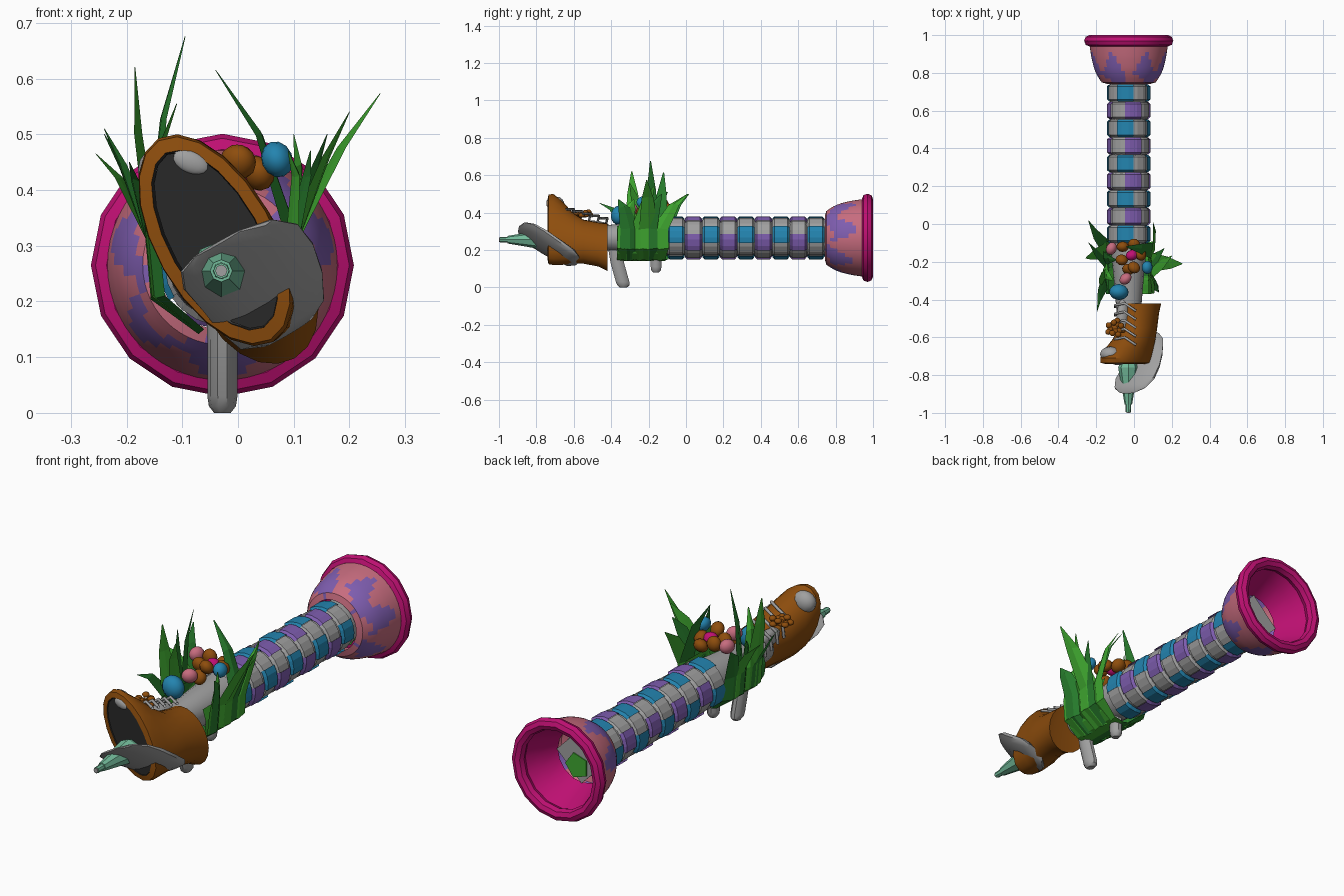
import bpy, bmesh, math, random
from mathutils import Vector as V

if "Cube" in bpy.data.objects:
    bpy.data.objects.remove(bpy.data.objects["Cube"])
random.seed(4)
CX, CZ = -0.028, 0.265                      # barrel axis

COL = {"magenta": (.52, .005, .17), "pink": (.57, .15, .21), "purple": (.21, .11, .43),
       "blue": (.017, .23, .43), "grey": (.35, .35, .35), "brown": (.27, .075, .004),
       "black": (.022, .022, .022), "teal": (.17, .49, .32),
       "light green": (.05, .39, .03), "dark green": (.02, .2, .025)}
MAT = {}
for n, c in COL.items():
    MAT[n] = bpy.data.materials.new(n)
    MAT[n].diffuse_color = (*c, 1)


def finish(name, bm, mats, smooth=True, recalc=True):
    if recalc:
        bmesh.ops.recalc_face_normals(bm, faces=bm.faces[:])
    me = bpy.data.meshes.new(name)
    bm.to_mesh(me)
    bm.free()
    for m in mats:
        me.materials.append(MAT[m])
    ob = bpy.data.objects.new(name, me)
    bpy.context.collection.objects.link(ob)
    if smooth:
        bpy.ops.object.select_all(action='DESELECT')
        bpy.context.view_layer.objects.active = ob
        ob.select_set(True)
        bpy.ops.object.shade_smooth_by_angle(angle=math.radians(35))
    return ob


def loft(name, sections, mats, sides=16, rule=None, caps=True, smooth=True):
    """Skin ellipses given as (centre, axis_a, axis_b); rule(row, angle, y) picks the material."""
    bm = bmesh.new()
    rings = []
    for c, a, b in sections:
        rings.append([bm.verts.new(V(c) + V(a) * math.cos(t) + V(b) * math.sin(t))
                      for t in (2 * math.pi * k / sides for k in range(sides))])
    for r in range(len(rings) - 1):
        for k in range(sides):
            q = (k + 1) % sides
            f = bm.faces.new((rings[r][k], rings[r][q], rings[r + 1][q], rings[r + 1][k]))
            if rule:
                f.material_index = rule(r, 2 * math.pi * (k + .5) / sides, f.calc_center_median().y)
    if caps:
        bm.faces.new(rings[0])
        bm.faces.new(rings[-1])
    return finish(name, bm, mats, smooth)


def turned(name, prof, mats, sides=16, x=CX, z=CZ, **kw):
    return loft(name, [((x, y, z), (r, 0, 0), (0, 0, r)) for y, r in prof], mats, sides, **kw)


def ball(name, loc, scale, mat, rot=(0, 0, 0)):
    bpy.ops.mesh.primitive_uv_sphere_add(segments=12, ring_count=8, radius=1, location=loc, rotation=rot)
    ob = bpy.context.object
    ob.name, ob.scale = name, scale
    ob.data.materials.append(MAT[mat])
    bpy.ops.object.shade_smooth()


# --- Woven barrel: grey core with alternating raised plates
turned("barrel_core", [(-.52, .06), (-.34, .075), (-.12, .095), (.78, .1)], ["grey"])
for i in range(9):
    y0, w = .742 - .0935 * (i + 1), .091
    off = math.radians(10 if i % 2 == 0 else -13)
    bm = bmesh.new()
    for j in range(8):
        rr = .115 if j % 2 == 0 else .108
        grid = []
        for fy, lift in ((0, -.012), (.12, 0), (.88, 0), (1, -.012)):
            row = []
            for ft in (-.52, -.2, .2, .52):
                t, r = off + (j + ft) * math.pi / 4, rr + lift
                row.append(bm.verts.new((CX + r * math.cos(t), y0 + w * fy, CZ + r * math.sin(t))))
            grid.append(row)
        for a in range(3):
            for b in range(3):
                f = bm.faces.new((grid[a][b], grid[a + 1][b], grid[a + 1][b + 1], grid[a][b + 1]))
                f.material_index = j % 2
    finish(f"woven_ring_{i}", bm, ["blue" if i % 2 == 0 else "purple", "grey"], smooth=False, recalc=True)

# --- Flared bell with dripping paint, rolled rim and inner lining
bell = [(.742, .115), (.75, .143), (.77, .157), (.79, .169), (.81, .178), (.83, .185), (.85, .19),
        (.87, .195), (.89, .199), (.91, .202), (.93, .205), (.955, .208)]


def drip(r, a, y):
    return int(.765 + .02 * math.sin(5 * a + 1) < y < .845 + .065 * math.sin(7 * a) + .02 * math.sin(3 * a))


turned("bell", bell, ["pink", "purple"], 56, rule=drip, caps=False)
rim = [(.97 + .03 * math.sin(t), .208 + .028 * math.cos(t)) for t in (2 * math.pi * k / 8 for k in range(9))]
turned("bell_rim", rim, ["magenta"], 16, caps=False)
turned("bell_lining", [(.975, .2), (.90, .165), (.80, .125)], ["magenta"], 16, caps=False)
turned("bell_floor", [(.80, .127), (.806, .127)], ["grey"], 4)
turned("bell_floor_patch", [(.807, .06), (.812, .06)], ["light green"], 5, x=CX + .02, z=CZ - .05)

# --- Boot: collar at the back, toe pointing up and left, open mouth at the front
U, W = V((-.49, 0, .87)), V((.87, 0, .49))   # toe direction, sideways direction


def sec(x, y, z, u, w):
    return ((x, y, z), U * u, W * w)


loft("boot_upper", [sec(.035, -.425, .215, .08, .07), sec(.035, -.42, .215, .135, .1),
                    sec(.03, -.47, .23, .125, .095), sec(.02, -.55, .245, .125, .095),
                    sec(.0, -.61, .265, .15, .1), sec(-.025, -.66, .29, .185, .105),
                    sec(-.04, -.71, .31, .21, .108), sec(-.042, -.735, .31, .205, .105),
                    sec(-.042, -.74, .31, .18, .082), sec(-.035, -.68, .30, .165, .07)],
     ["brown", "black"], 20, rule=lambda r, a, y: int(r == 8))
loft("boot_mouth", [sec(-.04, -.70, .31, .175, .078), sec(-.04, -.738, .31, .177, .079)], ["black"], 20)
ball("boot_toe_cap", (-.125, -.69, .435), (.055, .042, .05), "grey")
ball("mouth_tooth", (-.085, -.735, .45), (.035, .012, .02), "grey", (0, .4, 0))

# Flapping sole, hinged at the heel
N = V((-.3, -.5, -.35)).normalized()
flap = [((.09, -.585, .145), .05, .02), ((.08, -.62, .16), .085, .04), ((.06, -.69, .2), .105, .045),
        ((.035, -.76, .245), .115, .045), ((.005, -.82, .28), .118, .035),
        ((-.02, -.865, .30), .095, .025), ((-.035, -.89, .305), .05, .01)]
loft("boot_sole_flap", [(c, W * a, N * b) for c, a, b in flap], ["grey"], 14)

# Tongue, laces and pompom
T = V((-.87, 0, .2)).normalized()
ball("boot_tongue", (-.055, -.5, .31), (.035, .11, .05), "grey", (0, -.5, 0))
for k in range(5):
    y, lift = -.44 - .045 * k, .012 * k
    cu = bpy.data.curves.new("lace", 'CURVE')
    cu.dimensions, cu.bevel_depth, cu.bevel_resolution = '3D', .007, 1
    sp = cu.splines.new('POLY')
    sp.points.add(3)
    for p, q in zip(sp.points, ((-.1, y, .27 + lift), (-.1, y + .01, .33 + lift),
                                (-.05, y + .02, .37 + lift), (.01, y - .02, .37 + lift))):
        p.co = (*q, 1)
    cu.materials.append(MAT["grey"])
    ob = bpy.data.objects.new(f"lace_{k}", cu)
    bpy.context.collection.objects.link(ob)
for k in range(14):
    a = k * 2.4
    r = .012 * math.sqrt(k)
    ball(f"pompom_{k}", (-.1 + r * math.cos(a), -.55 + r * math.sin(a), .395 + random.uniform(-.012, .012)),
         (.016, .016, .012), "brown")

# --- Pointed tip in the mouth
turned("tip_cone", [(-.70, .03), (-.76, .054), (-.86, .036), (-.955, .02), (-.955, .015), (-.995, .014)],
       ["teal"], 8, x=-.03, z=.255, smooth=False)
turned("tip_end", [(-.992, .011), (-1.0, .011)], ["grey"], 8, x=-.03, z=.255)

# --- Grips under the barrel
for name, y, lean, z0, w in (("front_grip", -.335, -.04, 0, .038), ("rear_grip", -.16, 0, .08, .03)):
    loft(name, [((CX, y + lean * f, z0 + h), (.027 * s, 0, 0), (0, w * s, 0))
                for h, s, f in ((0, .55, 0), (.012, .9, 0), (.03, 1, .1), (.13, 1, .8), (.2, 1.1, 1))],
         ["grey"], 10)

# --- Grass: broad blades wrapping the barrel and splaying outwards


def blade(name, pts, widths, across, mat):
    bm = bmesh.new()
    rows = []
    for p, w in zip(pts, widths):
        out = V((p[0] - CX, 0, p[2] - CZ)).normalized() * w * .3
        rows.append([bm.verts.new(V(p) + d) for d in (-across * w, out, across * w, -out * .2)])
    for a, b in zip(rows, rows[1:]):
        for k in range(4):
            bm.faces.new((a[k], a[(k + 1) % 4], b[(k + 1) % 4], b[k]))
    bm.faces.new(rows[0])
    bm.faces.new(rows[-1])
    finish(name, bm, [mat], smooth=False)


# side, root y, half width, tip x, tip y, tip z
blades = [(-1, -.14, .05, -.255, -.18, .465), (-1, -.2, .05, -.24, -.1, .51), (-1, -.28, .05, -.185, -.29, .62),
          (-1, -.18, .04, -.095, -.19, .675), (-1, -.12, .045, -.24, .015, .5), (-1, -.3, .05, -.195, -.46, .45),
          (-1, -.24, .04, -.11, -.3, .555), (1, -.14, .045, -.04, -.12, .615), (1, -.2, .055, .255, -.21, .573),
          (1, -.25, .05, .2, -.17, .54), (1, -.3, .055, .13, -.36, .47), (1, -.14, .05, .1, .01, .5),
          (1, -.32, .05, .09, -.28, .47), (1, -.2, .05, .16, -.13, .5)]
for k, (s, y, w, tx, ty, tz) in enumerate(blades):
    tip = V((tx, ty, tz))
    mid = V((CX + s * .125, y, .31))
    pts = [V((CX + s * .04, y, .15)), V((CX + s * .115, y, .21)), mid,
           mid.lerp(tip, .5) + V((s * .01, 0, .035)), tip]
    across = V((s * .25, 1, 0)).normalized() if k % 2 else V((-s * .25, 1, 0)).normalized()
    blade(f"grass_blade_{k}", pts, (w * .6, w, w * .95, w * .6, .003), across,
          "dark green" if (k % 2 and s < 0) or k % 3 == 1 else "light green")
# Leafy wrap around the barrel sides and underside
bm = bmesh.new()
rows = []
for y in (-.37, -.24, -.11):
    rows.append([bm.verts.new((CX + .122 * math.cos(t), y, CZ + .125 * math.sin(t)))
                 for t in (math.radians(150 + 24 * k) for k in range(11))])
for a, b in zip(rows, rows[1:]):
    for k in range(10):
        bm.faces.new((a[k], a[k + 1], b[k + 1], b[k])).material_index = int(k < 5)
finish("grass_wrap", bm, ["light green", "dark green"], smooth=False)

# --- Eggs nestled in the grass
eggs = [("brown", -.06, -.12, .44), ("brown", -.065, -.19, .43), ("brown", 0, -.23, .45),
        ("brown", .035, -.16, .43), ("blue", .07, -.23, .455), ("pink", -.12, -.13, .44),
        ("pink", -.045, -.29, .42), ("magenta", -.01, -.165, .43), ("blue", -.08, -.36, .385),
        ("brown", -.03, -.24, .4), ("brown", .0, -.11, .42)]
for k, (m, x, y, z) in enumerate(eggs):
    s = .05 if y < -.35 else .033
    ball(f"egg_{k}", (x, y, z), (s, s * .85, s * 1.05), m, (.4 * k, .3 * k, 0))

for m in bpy.data.materials:
    if m.users and not m.is_grease_pencil:
        m.use_nodes = True
        m.node_tree.nodes["Principled BSDF"].inputs["Base Color"].default_value = m.diffuse_color
